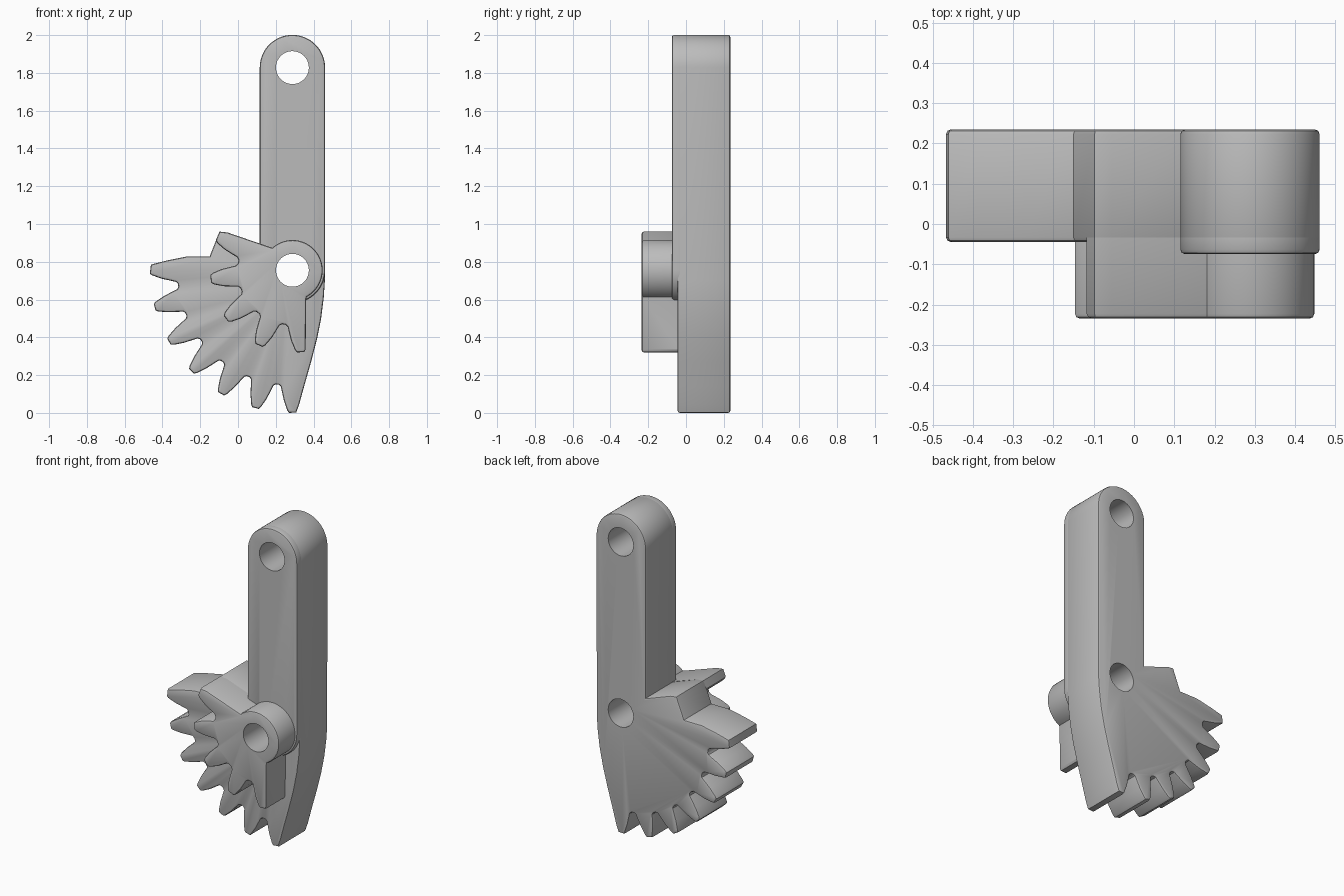
import bpy, bmesh
from math import sin, cos, radians

cube = bpy.data.objects.get("Cube")
if cube:
    bpy.data.objects.remove(cube, do_unlink=True)

PIVOT = (0.288, 0.755)
TOP_HOLE = (0.288, 1.828)
ARM_R, HUB_R, HOLE_R = 0.173, 0.16, 0.087
BACK, GEAR_FRONT, ARM_FRONT, HUB_FRONT = 0.235, -0.045, -0.075, -0.235
BEVEL = 0.012

grey = bpy.data.materials.new("plain grey")
grey.use_nodes = True
colour = (0.5, 0.5, 0.5, 1)
grey.diffuse_color = colour
grey.node_tree.nodes["Principled BSDF"].inputs["Base Color"].default_value = colour


def arc(centre, radius, start, end, steps):
    angles = [radians(start + (end - start) * i / steps) for i in range(steps + 1)]
    return [(centre[0] + radius * cos(a), centre[1] + radius * sin(a)) for a in angles]


def flank(profile, angle, side):
    """One side of a tooth: side -1 climbs to the tip, +1 descends to the root."""
    c, s = cos(radians(angle)), sin(radians(angle))
    pts = profile if side < 0 else profile[::-1]
    return [(PIVOT[0] + r * c - side * w * s, PIVOT[1] + r * s + side * w * c)
            for r, w in pts]


def sector(profile, first, step, count):
    """Row of teeth, with the outer flanks of the end teeth left open."""
    pts = []
    for i in range(count):
        angle = first + i * step
        if i > 0:
            pts += flank(profile, angle, -1)
        if i < count - 1:
            pts += flank(profile, angle, 1)
    return pts


def prism(name, outline, front, back, bevel_back, holes):
    bm = bmesh.new()
    ring_a = [bm.verts.new((x, front, z)) for x, z in outline]
    ring_b = [bm.verts.new((x, back, z)) for x, z in outline]
    caps = [bm.faces.new(ring_a), bm.faces.new(ring_b[::-1])]
    n = len(outline)
    for i in range(n):
        j = (i + 1) % n
        bm.faces.new((ring_a[j], ring_a[i], ring_b[i], ring_b[j]))
    bmesh.ops.recalc_face_normals(bm, faces=bm.faces)
    # soften the rims
    rims = list(caps[0].edges) + (list(caps[1].edges) if bevel_back else [])
    bmesh.ops.bevel(bm, geom=rims, offset=BEVEL, offset_type='OFFSET', segments=2,
                    profile=0.5, affect='EDGES', clamp_overlap=False)
    mesh = bpy.data.meshes.new(name)
    bm.to_mesh(mesh)
    bm.free()
    mesh.materials.append(grey)
    obj = bpy.data.objects.new(name, mesh)
    bpy.context.collection.objects.link(obj)
    bpy.ops.object.select_all(action='DESELECT')
    bpy.context.view_layer.objects.active = obj
    obj.select_set(True)
    # drill the bores
    for x, z in holes:
        bpy.ops.mesh.primitive_cylinder_add(vertices=48, radius=HOLE_R, depth=2,
                                            location=(x, 0, z), rotation=(radians(90), 0, 0))
        cutter = bpy.context.object
        cutter.hide_render = True
        cutter.data.materials.append(grey)
        mod = obj.modifiers.new("bore", 'BOOLEAN')
        mod.operation, mod.solver, mod.object = 'DIFFERENCE', 'EXACT', cutter
        cutter.select_set(False)
        bpy.context.view_layer.objects.active = obj
        obj.select_set(True)
        bpy.ops.object.modifier_apply(modifier=mod.name)
        bpy.data.objects.remove(cutter, do_unlink=True)
    bpy.ops.object.shade_smooth_by_angle(angle=radians(30))
    return obj


# Tooth half profiles: (radius, half width) from root to tip
large_tooth = [(0.606, 0.072), (0.614, 0.062), (0.64, 0.056), (0.69, 0.045),
               (0.742, 0.027), (0.755, 0.018)]
small_tooth = [(0.283, 0.066), (0.295, 0.056), (0.32, 0.053), (0.37, 0.046),
               (0.42, 0.031), (0.435, 0.02)]
upper_ridge = [(-0.055, 0.955), (-0.098, 0.96)]

# Lever body with the large toothed sector
body = [(-0.15, 0.828), (-0.272, 0.828), (-0.38, 0.806), (-0.461, 0.785)]
body += sector(large_tooth, 180, 15, 7)
body += [(0.308, 0.002), (0.324, 0.045), (0.35, 0.14), (0.387, 0.27), (0.418, 0.39),
         (0.44, 0.5), (0.454, 0.61), (0.46, 0.7)]
body += arc(TOP_HOLE, ARM_R, 0, 180, 32)
body += [(TOP_HOLE[0] - ARM_R, 0.894)] + upper_ridge
prism("lever_body", body, GEAR_FRONT, BACK, True, [PIVOT, TOP_HOLE])

# Raised front layer of the arm
arm = arc(TOP_HOLE, ARM_R, 0, 180, 32) + arc(PIVOT, ARM_R, 180, 360, 32)
prism("arm_front", arm, ARM_FRONT, GEAR_FRONT + BEVEL, False, [PIVOT, TOP_HOLE])

# Hub with the small toothed sector
hub = sector(small_tooth, 156, 30, 5)
hub += [(0.35, 0.322), (0.358, 0.335), (0.361, 0.6)]
hub += arc(PIVOT, HUB_R, -62, 132, 36) + upper_ridge
prism("hub_sector", hub, HUB_FRONT, GEAR_FRONT + BEVEL, False, [PIVOT])
